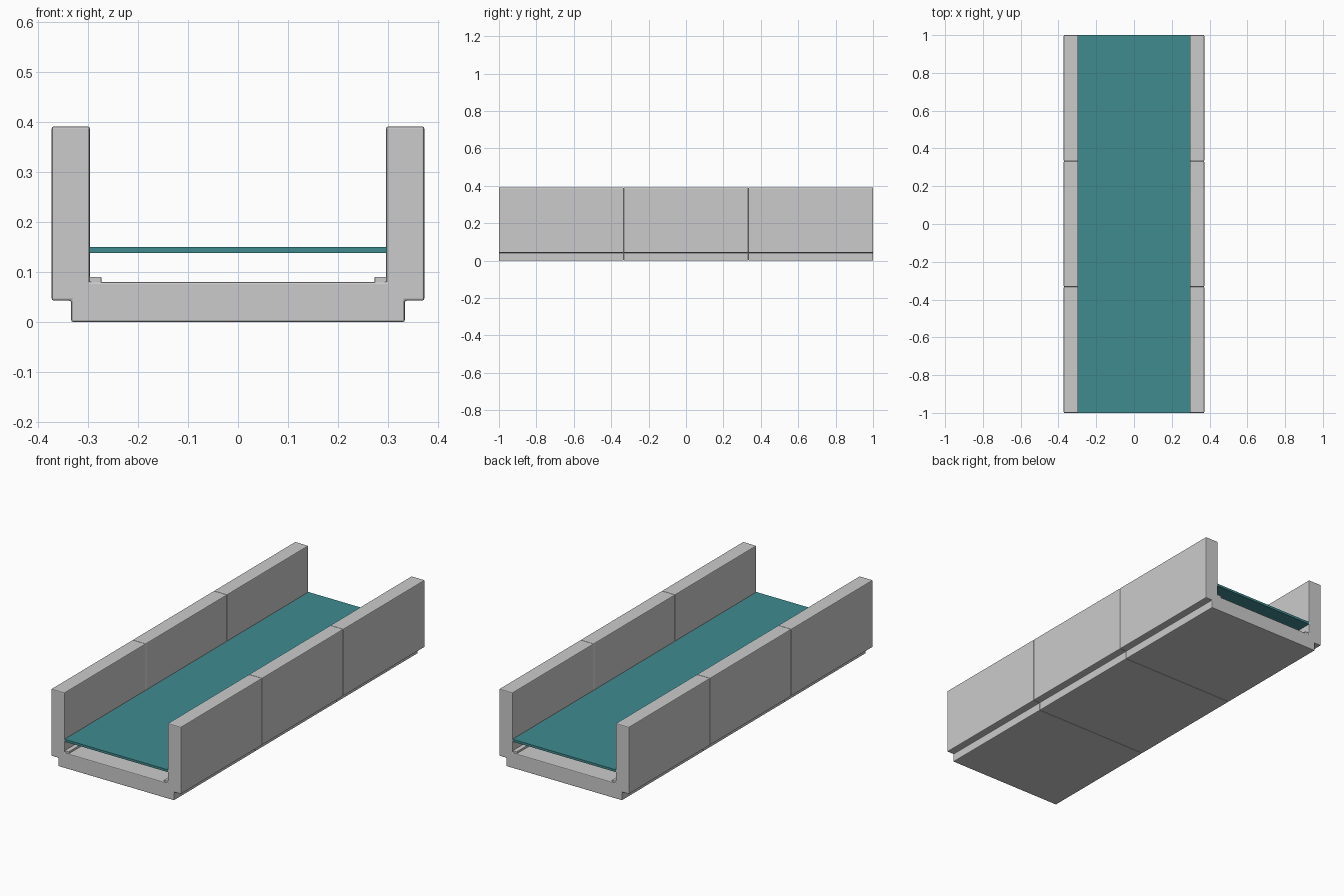
import bpy, bmesh

if "Cube" in bpy.data.objects:
    bpy.data.objects.remove(bpy.data.objects["Cube"])

SEG = 2 / 3          # length of one channel section


def add_object(name, bm, bevel=0.0, material=None):
    bmesh.ops.recalc_face_normals(bm, faces=bm.faces)
    mesh = bpy.data.meshes.new(name)
    bm.to_mesh(mesh)
    bm.free()
    obj = bpy.data.objects.new(name, mesh)
    bpy.context.collection.objects.link(obj)
    if material:
        mesh.materials.append(material)
    if bevel:
        mod = obj.modifiers.new("edge_bevel", 'BEVEL')
        mod.width = bevel
        mod.segments = 2
        mod.limit_method = 'ANGLE'
    return obj


def extrude_profile(name, half, y0, y1, bevel):
    # mirror the right half of the profile, then extrude along y
    points = half + [(-x, z) for x, z in reversed(half)]
    bm = bmesh.new()
    face = bm.faces.new([bm.verts.new((x, y0, z)) for x, z in points])
    ext = bmesh.ops.extrude_face_region(bm, geom=[face])
    verts = [v for v in ext["geom"] if isinstance(v, bmesh.types.BMVert)]
    bmesh.ops.translate(bm, vec=(0, y1 - y0, 0), verts=verts)
    return add_object(name, bm, bevel)


def box(name, x0, x1, y0, y1, z0, z1, bevel=0.0, material=None):
    bm = bmesh.new()
    bmesh.ops.create_cube(bm, size=1)
    for v in bm.verts:
        v.co = ((x0 + x1) / 2 + v.co.x * (x1 - x0),
                (y0 + y1) / 2 + v.co.y * (y1 - y0),
                (z0 + z1) / 2 + v.co.z * (z1 - z0))
    return add_object(name, bm, bevel, material)


water_mat = bpy.data.materials.new("water")
water_mat.diffuse_color = (0.05, 0.26, 0.28, 1)
water_mat.use_nodes = True
water_mat.node_tree.nodes["Principled BSDF"].inputs["Base Color"].default_value = water_mat.diffuse_color

# Right half of the U section: base, undercut step, wall, channel floor
channel_half = [(0.333, 0.0), (0.333, 0.043), (0.372, 0.043),
                (0.372, 0.391), (0.296, 0.391), (0.296, 0.08)]

for i in range(3):
    y0 = -1 + i * SEG
    y1 = y0 + SEG
    # Stone trough
    extrude_profile(f"stone_channel_{i + 1}", channel_half, y0, y1, 0.004)
    # Water sheet
    box(f"water_surface_{i + 1}", -0.297, 0.297, y0, y1, 0.138, 0.15,
        material=water_mat)
    # Low ledges along the foot of each wall
    for side, s in (("left", -1), ("right", 1)):
        xa, xb = sorted((s * 0.273, s * 0.298))
        box(f"{side}_ledge_{i + 1}", xa, xb, y0 + 0.003, y1 - 0.003,
            0.078, 0.09, 0.001)
